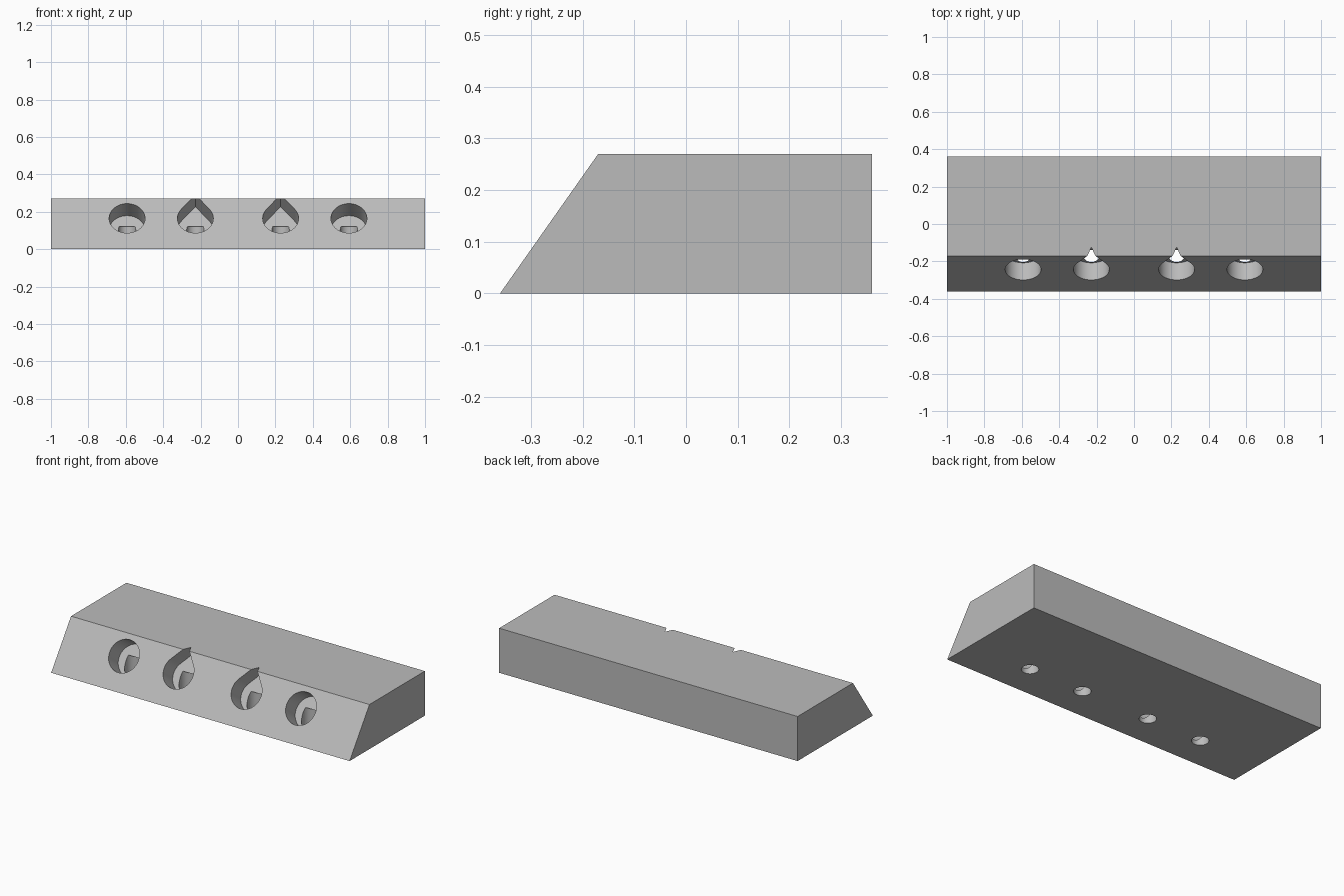
import bpy
import math
from mathutils import Matrix

if "Cube" in bpy.data.objects:
    bpy.data.objects.remove(bpy.data.objects["Cube"])

FRONT, BACK, CREST, TOP = -0.36, 0.36, -0.17, 0.27
BORE_R, BORE_DEPTH, BORE_Z = 0.096, 0.112, 0.165
SLOPE = math.atan2(TOP, CREST - FRONT)
BORE_Y = FRONT + BORE_Z / math.tan(SLOPE)

grey = bpy.data.materials.new("plain_grey")
grey.use_nodes = True
grey.diffuse_color = (0.5, 0.5, 0.5, 1)
grey.node_tree.nodes["Principled BSDF"].inputs["Base Color"].default_value = (0.5, 0.5, 0.5, 1)


def prism(name, outline, low, high, matrix):
    """Extrude a 2D outline along local z, then place it."""
    n = len(outline)
    verts = [(x, y, z) for z in (low, high) for x, y in outline]
    faces = [list(range(n))[::-1], list(range(n, 2 * n))]
    faces += [(i, (i + 1) % n, n + (i + 1) % n, n + i) for i in range(n)]
    mesh = bpy.data.meshes.new(name)
    mesh.from_pydata(verts, [], faces)
    mesh.transform(matrix)
    mesh.materials.append(grey)
    obj = bpy.data.objects.new(name, mesh)
    bpy.context.collection.objects.link(obj)
    return obj


def arc(radius, start, end, steps):
    return [(radius * math.cos(start + (end - start) * i / steps),
             radius * math.sin(start + (end - start) * i / steps)) for i in range(steps + 1)]


# Wedge block with a sloping front
side = [(FRONT, 0), (BACK, 0), (BACK, TOP), (CREST, TOP)]
along_x = Matrix(((0, 0, 1, 0), (1, 0, 0, 0), (0, 1, 0, 0), (0, 0, 0, 1)))
block = prism("wedge_block", side, -1, 1, along_x)

# Outlines of the round and the teardrop bores
circle = arc(1, 0, math.tau, 48)[:-1]
round_bore = [(BORE_R * x, BORE_R * y) for x, y in circle]
apex = 0.155
tangent = math.pi / 2 + math.acos(BORE_R / apex)
teardrop = arc(BORE_R, tangent, math.tau + math.pi - tangent, 40) + [(0, apex)]

# Bores square to the slope, each met by a vertical hole from below
cutters = []
for x, outline in ((0.593, round_bore), (0.228, teardrop)):
    for s in (-1, 1):
        place = Matrix.Translation((s * x, BORE_Y, BORE_Z)) @ Matrix.Rotation(SLOPE, 4, "X")
        cutters.append(prism("bore_cutter", outline, -BORE_DEPTH, 0.1, place))
        pin = [(0.047 * a, 0.047 * b) for a, b in circle]
        cutters.append(prism("pin_cutter", pin, -0.1, 0.12, Matrix.Translation((s * x, -0.157, 0))))

for cutter in cutters:
    cutter.hide_render = True
    cutter.hide_set(True)
    cut = block.modifiers.new("cut", "BOOLEAN")
    cut.operation = "DIFFERENCE"
    cut.solver = "EXACT"
    cut.object = cutter

# Apply the cuts, remove the cutters and smooth the bore walls
bpy.context.view_layer.objects.active = block
block.select_set(True)
for cut in list(block.modifiers):
    bpy.ops.object.modifier_apply(modifier=cut.name)
for cutter in cutters:
    bpy.data.objects.remove(cutter)
bpy.ops.object.shade_smooth_by_angle(angle=math.radians(30))
